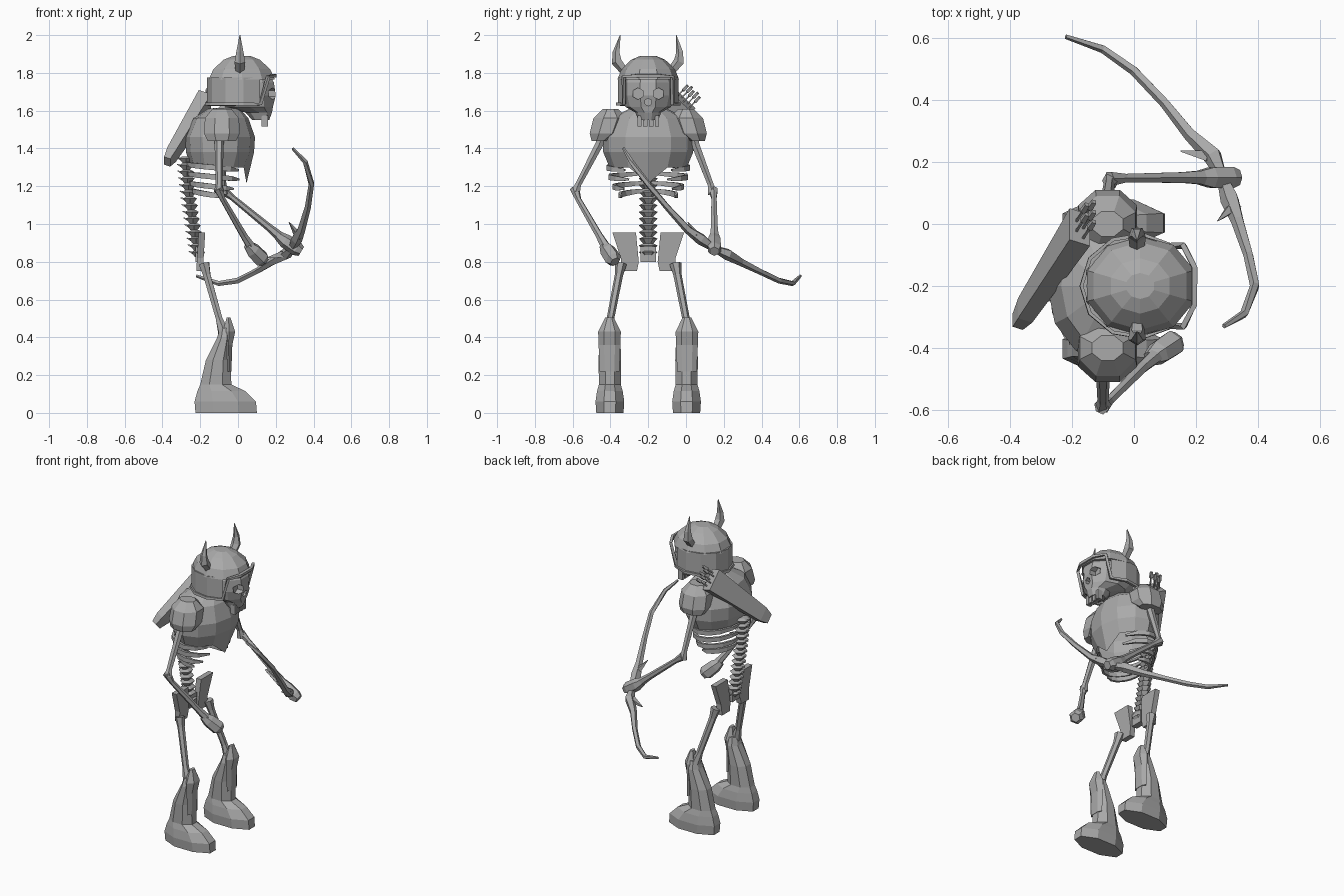
import bpy, bmesh, math
from mathutils import Vector

if "Cube" in bpy.data.objects:
    bpy.data.objects.remove(bpy.data.objects["Cube"])

CY = -0.2  # the figure faces +x and mirrors about this y

mat = bpy.data.materials.new("bone grey")
mat.diffuse_color = (0.4, 0.4, 0.4, 1)
mat.use_nodes = True
mat.node_tree.nodes["Principled BSDF"].inputs["Base Color"].default_value = mat.diffuse_color


def loft(name, rings, cap=True, loop=False):
    """Skin a list of equal-length point rings."""
    bm = bmesh.new()
    vs = [[bm.verts.new(p) for p in r] for r in rings]
    n = len(vs[0])
    pairs = list(zip(vs, vs[1:])) + ([(vs[-1], vs[0])] if loop else [])
    for a, b in pairs:
        for i in range(n):
            j = (i + 1) % n
            bm.faces.new((a[i], a[j], b[j], b[i]))
    if cap and not loop:
        bm.faces.new(vs[0])
        bm.faces.new(vs[-1])
    bmesh.ops.recalc_face_normals(bm, faces=bm.faces)
    me = bpy.data.meshes.new(name)
    bm.to_mesh(me)
    bm.free()
    me.materials.append(mat)
    ob = bpy.data.objects.new(name, me)
    bpy.context.collection.objects.link(ob)
    return ob


def ring(cx, cy, z, rx, ry, n=8, half=True):
    """Horizontal ellipse; half=True gives flat front and sides."""
    k = 1 / math.cos(math.pi / n) if half else 1
    o = 0.5 if half else 0
    return [(cx + rx * k * math.cos((i + o) * math.tau / n),
             cy + ry * k * math.sin((i + o) * math.tau / n), z) for i in range(n)]


def tube(name, pts, radii, n=6, ref=(0, 0, 1), flat=1.0, loop=False):
    """Polygonal rod along a path with a radius at each point."""
    P = [Vector(p) for p in pts]
    if not isinstance(radii, (list, tuple)):
        radii = [radii] * len(P)
    rings = []
    for i, (p, r) in enumerate(zip(P, radii)):
        a = P[i - 1] if i or loop else P[0]
        b = P[(i + 1) % len(P)] if i < len(P) - 1 or loop else P[-1]
        t = (b - a).normalized()
        u = t.cross(Vector(ref)).normalized()
        v = t.cross(u)
        rings.append([p + r * (u * math.cos(k * math.tau / n + math.pi / n) * flat
                               + v * math.sin(k * math.tau / n + math.pi / n)) for k in range(n)])
    return loft(name, rings, loop=loop)


def box(name, x0, x1, y0, y1, z0, z1):
    return loft(name, [[(x0, y0, z), (x1, y0, z), (x1, y1, z), (x0, y1, z)] for z in (z0, z1)])


# skull with eye and nose holes
skull = loft("skull", [ring(cx, CY, z, rx, ry, 10) for z, cx, rx, ry in (
    (1.55, .12, .045, .05), (1.59, .11, .07, .065), (1.62, .06, .125, .115),
    (1.68, .04, .16, .13), (1.75, .035, .155, .13), (1.80, .03, .13, .11))])
for s, z, r in ((.055, 1.69, .031), (-.055, 1.69, .031), (0, 1.645, .02)):
    cut = tube("hole_cutter", [(.155, CY + s, z), (.3, CY + s, z)], r)
    cut.hide_render = True
    m = skull.modifiers.new("hole", 'BOOLEAN')
    m.operation, m.object = 'DIFFERENCE', cut
    bpy.context.view_layer.objects.active = skull
    bpy.ops.object.modifier_apply(modifier=m.name)
    bpy.data.objects.remove(cut)
for s in (-.046, -.016, .016, .046):
    box("tooth", .125, .158, CY + s - .011, CY + s + .011, 1.515, 1.575)
tube("neck", [(-.16, CY, 1.5), (.0, CY, 1.65)], .045)

# helmet dome, side and back curtain, rim
loft("helmet_dome", [ring(.02, CY, z, rx, ry, 10) for z, rx, ry in (
    (1.765, .175, .155), (1.82, .15, .135), (1.87, .095, .085), (1.89, .045, .04))])
arc = [math.radians(52 + 256 * i / 8) for i in range(9)]


def arc_points(z, k=1.0):
    return [(.01 + .175 * k * math.cos(a), CY + .162 * k * math.sin(a), z) for a in arc]


lo, hi, lo2, hi2 = arc_points(1.635), arc_points(1.775), arc_points(1.635, .93), arc_points(1.775, .93)
loft("helmet_curtain", [[a, b, c, d] for a, b, c, d in zip(lo, hi, hi2, lo2)])
brow = [(.16, CY - .13, 1.78), (.195, CY - .06, 1.785), (.195, CY + .06, 1.785), (.16, CY + .13, 1.78)]
tube("helmet_rim", arc_points(1.635, 1.01) + brow, .012, 4, ref=(.1, .05, 1), loop=True)
for g in (1, -1):
    tube("horn", [(.01, CY + g * s, z) for s, z in ((.125, 1.81), (.165, 1.86), (.168, 1.91), (.148, 2.0))],
         [.024, .03, .02, .002], 5, ref=(1, 0, 0))

# chest armour, an open shell with a pointed front
chest = [ring(cx, CY, z, rx, ry, 12, False) for z, cx, rx, ry in (
    (1.30, -.1, .15, .205), (1.38, -.095, .18, .238), (1.46, -.095, .185, .242),
    (1.56, -.09, .145, .20), (1.61, -.075, .085, .10))]
chest[0][0] = (.045, CY, 1.215)
loft("chest_armour", chest, cap=False)
loft("collar", [chest[-1], ring(-.07, CY, 1.615, .04, .05, 12, False)])

# ribs, pauldrons, hips and legs on both sides
for g in (1, -1):
    for z, rx, ry, end in ((1.30, .15, .215, 35), (1.25, .145, .205, 30), (1.20, .135, .18, 45), (1.16, .12, .15, 70)):
        angs = [math.radians(180 + (end - 180) * i / 6) for i in range(7)]
        tube("rib", [(-.12 + rx * math.cos(a), CY + g * ry * math.sin(a), z + .02 - .035 * i / 6)
                     for i, a in enumerate(angs)], [.012, .016, .019, .02, .02, .018, .008], 4, flat=.6)
    loft("pauldron", [ring(-.085, CY + g * s, z, rx, r, 8) for z, s, r, rx in (
        (1.44, .255, .045, .075), (1.48, .225, .085, .095), (1.56, .20, .09, .09), (1.61, .20, .04, .05))])
    hip = ((.19, .955), (.065, .955), (.05, .80), (.06, .75), (.14, .75), (.145, .82))
    loft("hip_plate", [[(x + .06 * (z - .85), CY + g * s, z) for s, z in hip] for x in (-.215, -.18)])
    tube("thigh_bone", [(-.18, CY + g * .145, .79), (-.165, CY + g * .155, .73),
                        (-.10, CY + g * .20, .50), (-.075, CY + g * .21, .42)], [.032, .022, .02, .032])
    loft("boot", [ring((a + b) / 2, CY + g * .203, z, (b - a) / 2, w, 8) for z, a, b, w in (
        (0, -.225, .10, .072), (.06, -.23, .095, .076), (.115, -.215, .04, .068), (.15, -.20, -.035, .058),
        (.28, -.17, -.04, .06), (.40, -.11, -.035, .055), (.45, -.095, -.045, .04))])
    loft("knee_guard", [ring((a + b) / 2, CY + g * .205, z, (b - a) / 2, w, 6) for z, a, b, w in (
        (.22, -.06, -.035, .045), (.36, -.07, -.03, .05), (.43, -.08, -.015, .052), (.505, -.06, -.04, .02))])

# spine: vertebrae with rear spikes
for i in range(15):
    z = 1.34 - .0355 * i
    x = -.275 + .065 * (i / 14) ** 1.3
    loft("vertebra", [ring(x, CY, z + d, r, r * 1.2, 6) for d, r in ((-.018, .018), (.008, .036), (.018, .02))])
    tube("vertebra_spike", [(x - .02, CY, z), (x - .05, CY, z + .012)], [.012, .003], 4, ref=(0, 1, 0))
box("sacrum", -.225, -.185, CY - .04, CY + .04, .80, .88)

# arms
up = (1, 0, 0)
tube("right_upper_arm", [(-.10, -.43, 1.50), (-.10, -.46, 1.42), (-.10, -.57, 1.21), (-.10, -.585, 1.17)],
     [.03, .024, .018, .028], ref=up)
tube("right_forearm", [(-.105, -.59, 1.19), (-.08, -.57, 1.13), (.03, -.46, .94), (.07, -.425, .88)],
     [.026, .016, .02, .026])
tube("right_fist", [(.05, -.435, .89), (.08, -.415, .86), (.125, -.385, .815), (.14, -.375, .80)],
     [.025, .042, .045, .028])
tube("left_upper_arm", [(-.09, .03, 1.50), (-.09, .05, 1.42), (-.08, .13, 1.21), (-.075, .14, 1.16)],
     [.03, .024, .018, .028], ref=up)
tube("left_forearm", [(-.08, .145, 1.18), (-.03, .148, 1.14), (.16, .15, .985), (.22, .15, .935)],
     [.026, .016, .02, .026])
tube("left_fist", [(.21, .15, .94), (.25, .15, .91), (.31, .15, .87), (.335, .15, .855)],
     [.025, .038, .04, .028])

# bow with barbs beside the grip
bow = [(.29, -.33, 1.40), (.355, -.29, 1.33), (.39, -.20, 1.21), (.37, -.10, 1.09), (.335, .01, .97),
       (.31, .08, .92), (.285, .15, .87), (.255, .22, .84), (.18, .29, .80), (.10, .39, .75),
       (0, .495, .70), (-.10, .565, .685), (-.22, .605, .725)]
tube("bow", bow, [.008, .014, .016, .017, .022, .032, .018, .032, .022, .017, .016, .014, .008], 5)
tube("bow_barb", [(.325, .06, .93), (.27, .01, 1.01)], [.025, .002], 4)
tube("bow_barb", [(.24, .22, .84), (.15, .235, .82)], [.025, .002], 4)

# quiver: flat tapered case across the back, with arrows
base, top = Vector((-.375, -.315, 1.33)), Vector((-.175, -.01, 1.65))
d = (top - base).normalized()
n = (Vector((-1, 0, 0)) + d * d.x).normalized()
w = d.cross(n)
loft("quiver", [[base.lerp(top, t) + n * a * th + w * b * wd for a, b in ((1, 1), (1, -1), (-1, -1), (-1, 1))]
                for t, wd, th in ((0, .03, .018), (.12, .045, .025), (1, .07, .036))])
for k in range(5):
    q = top + w * (k - 2) * .022 + n * (.012 if k % 2 else -.012)
    tube("arrow", [q - d * .05, q + d * .045, q + d * .05, q + d * .085], [.005, .005, .012, .010], 4, ref=up)
